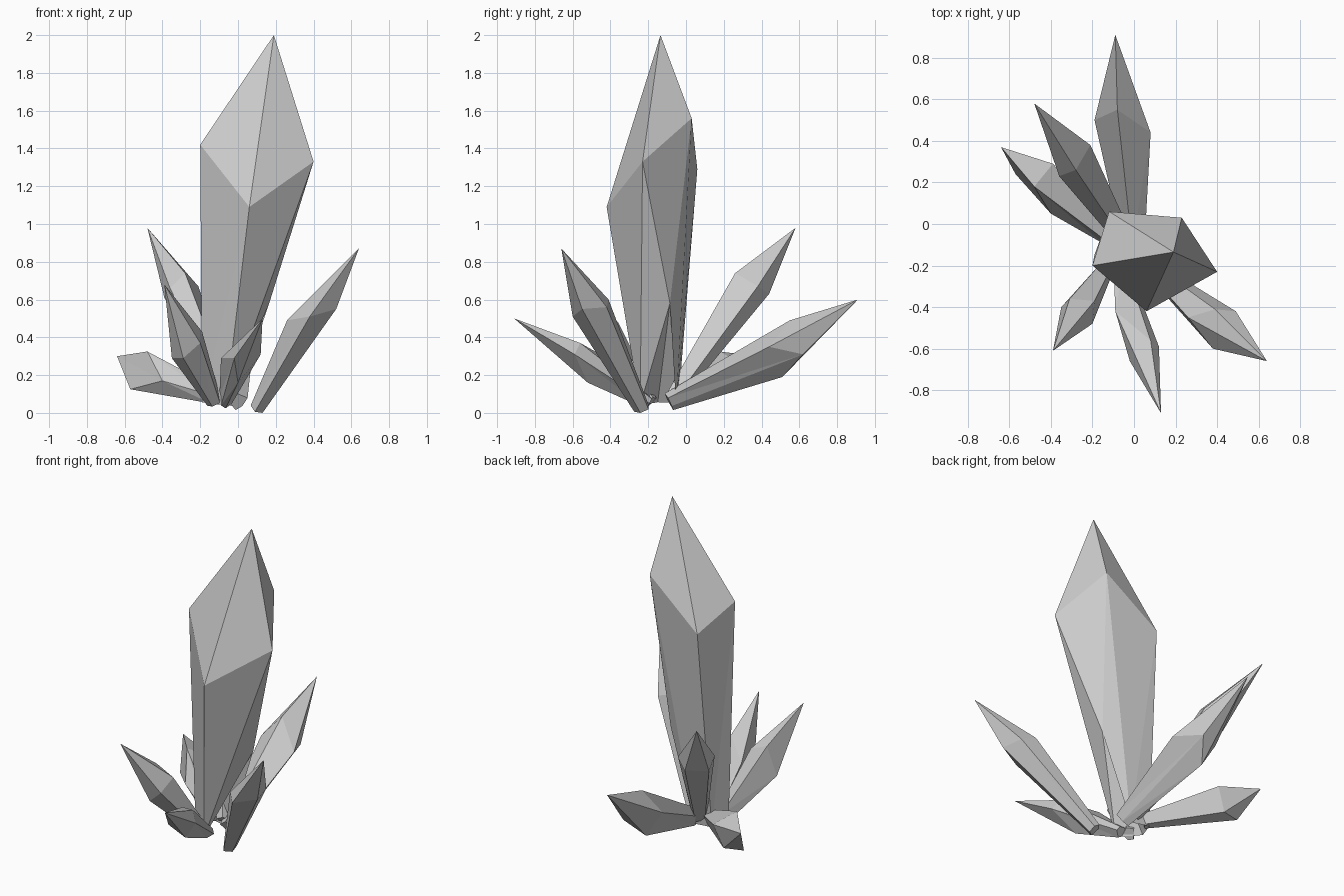
import bpy, bmesh, math
from mathutils import Vector

if "Cube" in bpy.data.objects:
    bpy.data.objects.remove(bpy.data.objects["Cube"])


def crystal(name, base, tip, shoulder, taper=0.4, chip=None):
    """Five-sided shard: narrow root ring, uneven shoulder ring, pointed tip."""
    base, tip = Vector(base), Vector(tip)
    axis = (tip - base).normalized()
    u = axis.orthogonal().normalized()
    v = axis.cross(u)

    def side(p):
        d = p - base
        return d - axis * d.dot(axis)

    ring = sorted((Vector(p) for p in shoulder),
                  key=lambda p: math.atan2(side(p).dot(v), side(p).dot(u)))
    root = [base + side(p) * taper for p in ring]
    for p in root:
        p.z = max(p.z, 0.0)
    start = 0
    if chip:  # one root corner broken off higher up
        start = min(range(len(ring)), key=lambda i: (ring[i] - Vector(chip[0])).length)
        root[start] = Vector(chip[1])

    bm = bmesh.new()
    top = bm.verts.new(tip)
    s = [bm.verts.new(p) for p in ring]
    r = [bm.verts.new(p) for p in root]
    n = len(s)
    for i in range(n):
        j = (i + 1) % n
        bm.faces.new((s[i], s[j], top))
        bm.faces.new((r[i], s[j], s[i]))
        bm.faces.new((r[i], r[j], s[j]))
    for k in range(1, n - 1):
        bm.faces.new((r[start], r[(start + k + 1) % n], r[(start + k) % n]))
    bmesh.ops.recalc_face_normals(bm, faces=bm.faces[:])
    mesh = bpy.data.meshes.new(name)
    bm.to_mesh(mesh)
    bm.free()
    obj = bpy.data.objects.new(name, mesh)
    bpy.context.collection.objects.link(obj)


# Tall central crystal
crystal("main_crystal", (-.06, -.12, .04), (.19, -.135, 2.0),
        [(.06, -.42, 1.09), (.40, -.23, 1.33), (.23, .03, 1.56),
         (-.12, .06, 1.29), (-.20, -.20, 1.42)], taper=.42,
        chip=((.40, -.23, 1.33), (.165, -.085, .58)))

# Front crystals
crystal("front_right_crystal", (.11, -.23, .015), (.64, -.66, .87),
        [(.38, -.60, .51), (.52, -.55, .55), (.49, -.42, .56),
         (.39, -.41, .60), (.26, -.45, .49)])
crystal("front_crystal", (-.06, -.20, .05), (.13, -.91, .50),
        [(.12, -.59, .31), (.08, -.56, .37), (-.09, -.42, .29),
         (-.02, -.66, .29), (0, -.52, .16)])
crystal("front_left_crystal", (-.12, -.19, .06), (-.39, -.61, .68),
        [(-.20, -.48, .37), (-.35, -.40, .29), (-.31, -.36, .48),
         (-.19, -.37, .43), (-.29, -.46, .29)])

# Back crystals
crystal("left_crystal", (-.12, -.07, .10), (-.64, .37, .30),
        [(-.39, .29, .26), (-.48, .18, .325), (-.57, .24, .125),
         (-.40, .05, .17), (-.45, .27, .12)])
crystal("back_left_crystal", (-.06, -.06, .08), (-.48, .58, .98),
        [(-.21, .38, .67), (-.28, .26, .74), (-.30, .44, .63),
         (-.39, .33, .61), (-.36, .23, .66)])
crystal("back_crystal", (0, -.10, .08), (-.09, .91, .60),
        [(-.08, .55, .49), (.08, .44, .35), (0, .62, .31),
         (-.08, .51, .19), (-.19, .50, .36)])
